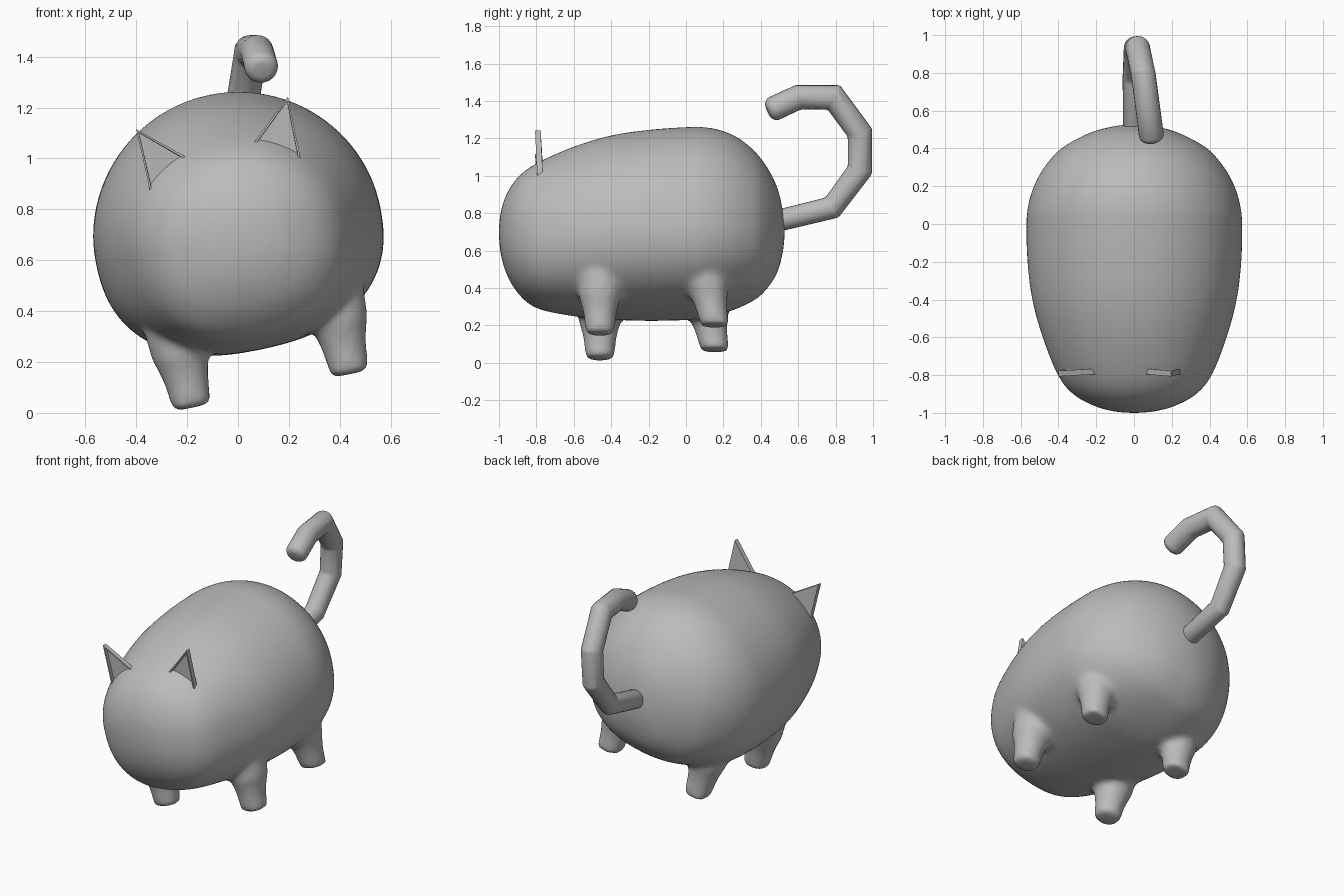
import bpy, bmesh, math
from mathutils import Vector

old = bpy.data.objects.get("Cube")
if old:
    bpy.data.objects.remove(old, do_unlink=True)

ROLL = math.radians(-12)      # the animal leans to one side
PIVOT = (0, 0, 0.7)

grey = bpy.data.materials.new("plain grey")
grey.use_nodes = True
grey.diffuse_color = (0.5, 0.5, 0.5, 1)
grey.node_tree.nodes["Principled BSDF"].inputs["Base Color"].default_value = (0.5, 0.5, 0.5, 1)


def finish(name, bm, leaning=True):
    bmesh.ops.recalc_face_normals(bm, faces=bm.faces)
    mesh = bpy.data.meshes.new(name)
    bm.to_mesh(mesh)
    bm.free()
    obj = bpy.data.objects.new(name, mesh)
    bpy.context.collection.objects.link(obj)
    mesh.materials.append(grey)
    if leaning:
        obj.location = PIVOT
        obj.rotation_euler = (0, ROLL, 0)
    return obj


def loft(bm, rings):
    """Skin a list of closed rings and cap both ends."""
    loops = [[bm.verts.new(p) for p in ring] for ring in rings]
    n = len(loops[0])
    for a, b in zip(loops, loops[1:]):
        for i in range(n):
            j = (i + 1) % n
            bm.faces.new((a[i], a[j], b[j], b[i]))
    bm.faces.new(loops[0])
    bm.faces.new(loops[-1])


def refine(points, steps=4):
    """Catmull-Rom interpolation through the stations."""
    pts = [Vector(p) for p in points]
    ext = [pts[0]] + pts + [pts[-1]]
    out = []
    for a, b, c, d in zip(ext, ext[1:], ext[2:], ext[3:]):
        for k in range(steps):
            t = k / steps
            out.append(b + (c - a) * (t / 2) + (a * 2 - b * 5 + c * 4 - d) * (t * t / 2)
                       + (b * 3 - a - c * 3 + d) * (t ** 3 / 2))
    return out + [pts[-1]]


def body_ring(y, half, top, bottom, n=64):
    ring = []
    for i in range(n):
        a = math.tau * i / n
        c, s = math.cos(a), math.sin(a)
        e = 1.0 if s >= 0 else 2 / 2.4      # flatter belly than back
        u = math.copysign(abs(c) ** e, c) * half
        w = abs(s) ** e * top if s >= 0 else -abs(s) ** e * bottom
        ring.append((u, y, w))
    return ring


# Body stations: y, half width, height above and below the axis
STATIONS = [
    (-1.0, 0.03, 0.03, 0.03), (-0.99, 0.12, 0.11, 0.12), (-0.96, 0.22, 0.2, 0.22),
    (-0.9, 0.325, 0.29, 0.32), (-0.8, 0.405, 0.365, 0.4), (-0.6, 0.485, 0.455, 0.44),
    (-0.4, 0.54, 0.515, 0.455), (-0.2, 0.565, 0.545, 0.46), (0, 0.57, 0.56, 0.455),
    (0.1, 0.56, 0.56, 0.445), (0.2, 0.53, 0.54, 0.42), (0.3, 0.475, 0.49, 0.385),
    (0.4, 0.385, 0.395, 0.33), (0.48, 0.24, 0.26, 0.23), (0.515, 0.12, 0.13, 0.12),
    (0.527, 0.03, 0.03, 0.03)]

bm = bmesh.new()
loft(bm, [body_ring(*p) for p in refine(STATIONS)])

# Legs: height above the foot and radius, flaring into the belly
LEG = [(0, 0.076), (0.1, 0.086), (0.16, 0.099), (0.21, 0.115), (0.3, 0.122), (0.4, 0.12)]
for side in (-1, 1):
    for y, foot, lean in ((-0.46, -0.627, 0.0), (0.155, -0.58, -0.2)):
        loft(bm, [[(side * 0.317 + r * math.cos(math.tau * i / 32),
                    y + lean * h + r * math.sin(math.tau * i / 32),
                    foot + h) for i in range(32)] for h, r in LEG])

body = finish("body_with_legs", bm)
remesh = body.modifiers.new("fuse", 'REMESH')
remesh.mode = 'VOXEL'
remesh.voxel_size = 0.018
remesh.use_smooth_shade = True
soften = body.modifiers.new("soften", 'SMOOTH')
soften.factor = 0.5
soften.iterations = 7


# Ears: thin triangular plates with a sunken front
def ear(name, side):
    tip, outer, inner = Vector((0.305, 0.49)), Vector((0.303, 0.255)), Vector((0.14, 0.345))
    low = [tip, tip + (outer - tip) * 1.08, tip + (inner - tip) * 1.08]
    bm = bmesh.new()
    layers = []
    for y in (-0.795, -0.765):
        layers.append([bm.verts.new((side * p.x, y - (0.012 if p is tip else 0), p.y))
                       for p in low])
    front = bm.faces.new(layers[0])
    bm.faces.new(layers[1])
    for i in range(3):
        j = (i + 1) % 3
        bm.faces.new((layers[0][i], layers[0][j], layers[1][j], layers[1][i]))
    bmesh.ops.recalc_face_normals(bm, faces=bm.faces)
    bmesh.ops.inset_region(bm, faces=[front], thickness=0.016)
    bmesh.ops.inset_region(bm, faces=[front], thickness=0.003, depth=-0.02)
    return finish(name, bm)


ear("left_ear", 1)
ear("right_ear", -1)

# Tail: a hooked tube with mitred bends and a rounded tip
PATH = [Vector(p) for p in (
    (0, 0.45, 0.75), (0, 0.78, 0.83), (0.01, 0.93, 1.03), (0.02, 0.93, 1.23),
    (0.05, 0.79, 1.42), (0.075, 0.6, 1.42), (0.093, 0.46, 1.355), (0.096, 0.438, 1.345))]
RADII = [0.058, 0.06, 0.064, 0.065, 0.065, 0.065, 0.066, 0.042]
rings = []
for k, p in enumerate(PATH):
    before = (p - PATH[max(k - 1, 0)]).normalized()
    after = (PATH[min(k + 1, len(PATH) - 1)] - p).normalized()
    along = (before + after).normalized()
    across = Vector((1, 0, 0))
    across = (across - along * across.dot(along)).normalized()
    bend = along.cross(across)
    mitre = 1 / max(along.dot(after if after.length else before), 0.8)
    rings.append([p + across * (RADII[k] * math.cos(math.tau * i / 24))
                  + bend * (RADII[k] * mitre * math.sin(math.tau * i / 24)) for i in range(24)])
bm = bmesh.new()
loft(bm, rings)
tail = finish("tail", bm, leaning=False)
for f in tail.data.polygons:
    f.use_smooth = True
bevel = tail.modifiers.new("round_bends", 'BEVEL')
bevel.width = 0.012
bevel.segments = 2
bevel.angle_limit = math.radians(25)
